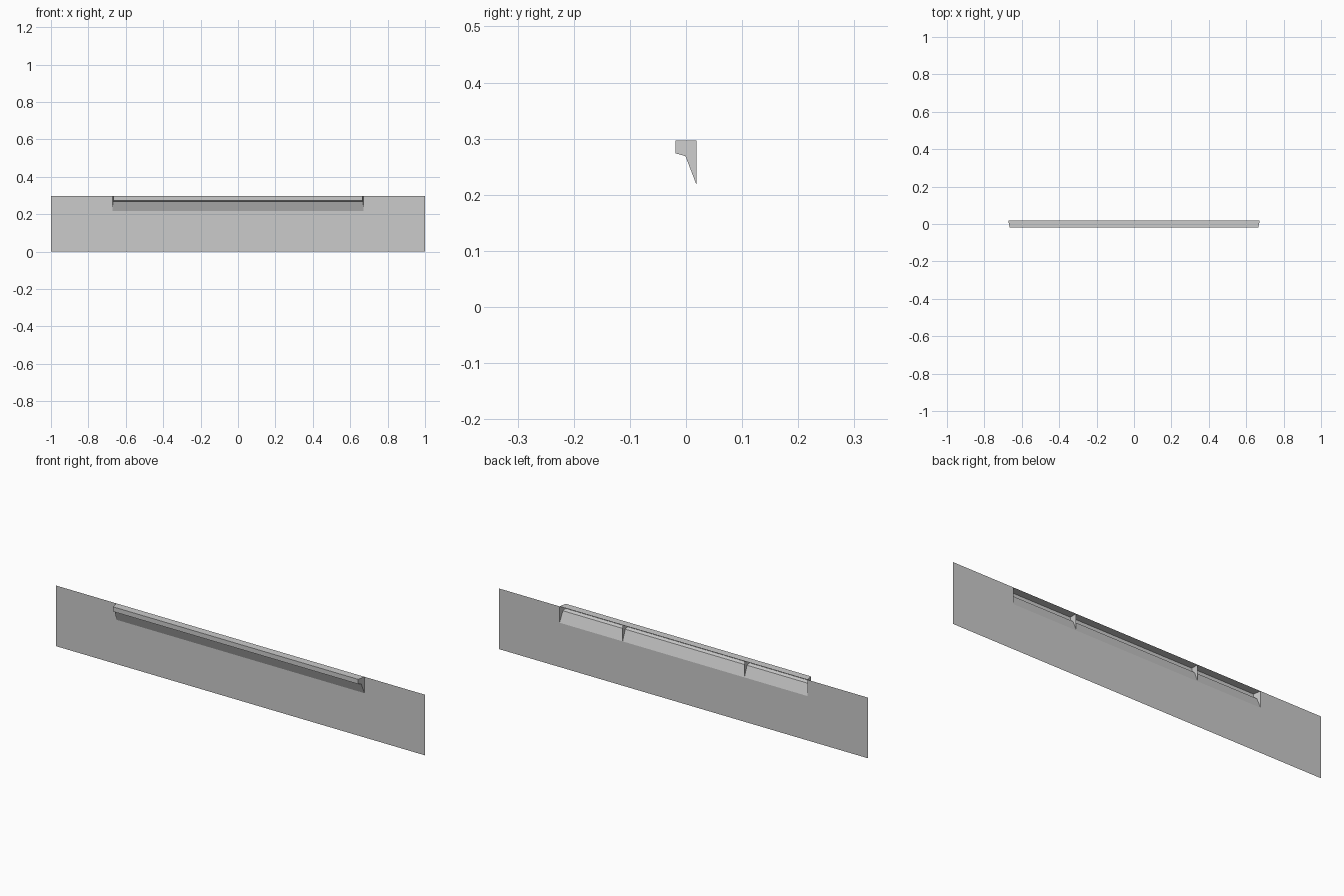
import bpy

if "Cube" in bpy.data.objects:
    bpy.data.objects.remove(bpy.data.objects["Cube"])

TOP, BACK = 0.297, 0.019
# Cross-section of the moulded lip (y, z): back top -> front -> back bottom
PROFILE = [(BACK, TOP), (-0.019, TOP), (-0.019, 0.274), (-0.001, 0.269), (BACK, 0.217)]


def make_mesh(name, verts, faces):
    mesh = bpy.data.meshes.new(name)
    mesh.from_pydata(verts, [], faces)
    mesh.update()
    obj = bpy.data.objects.new(name, mesh)
    bpy.context.collection.objects.link(obj)
    return obj


def end_x(y):
    # the ends taper slightly towards the front
    return 0.6685 + 0.0035 * y / BACK


# Thin back panel with a notch in its top edge behind the lip
n, low = end_x(BACK), PROFILE[-1][1]
xz = [(-1, 0), (-n, 0), (n, 0), (1, 0), (1, TOP), (n, TOP),
      (n, low), (-n, low), (-n, TOP), (-1, TOP)]
make_mesh("back_panel", [(x, BACK, z) for x, z in xz],
          [(0, 1, 7, 8, 9), (1, 2, 6, 7), (2, 3, 4, 5, 6)])

# Hollow lip, open at the back, with closed tapered ends
count = len(PROFILE)
verts = [(s * end_x(y), y, z) for s in (-1, 1) for y, z in PROFILE]
faces = [(i, i + 1, i + 1 + count, i + count) for i in range(count - 1)]
faces += [tuple(range(count))[::-1], tuple(range(count, 2 * count))]
make_mesh("lip_shell", verts, faces)

# Stiffening ribs inside the lip
for side, x in (("left", -0.33), ("right", 0.33)):
    make_mesh(side + "_rib", [(x, y, z) for y, z in PROFILE], [tuple(range(count))])
